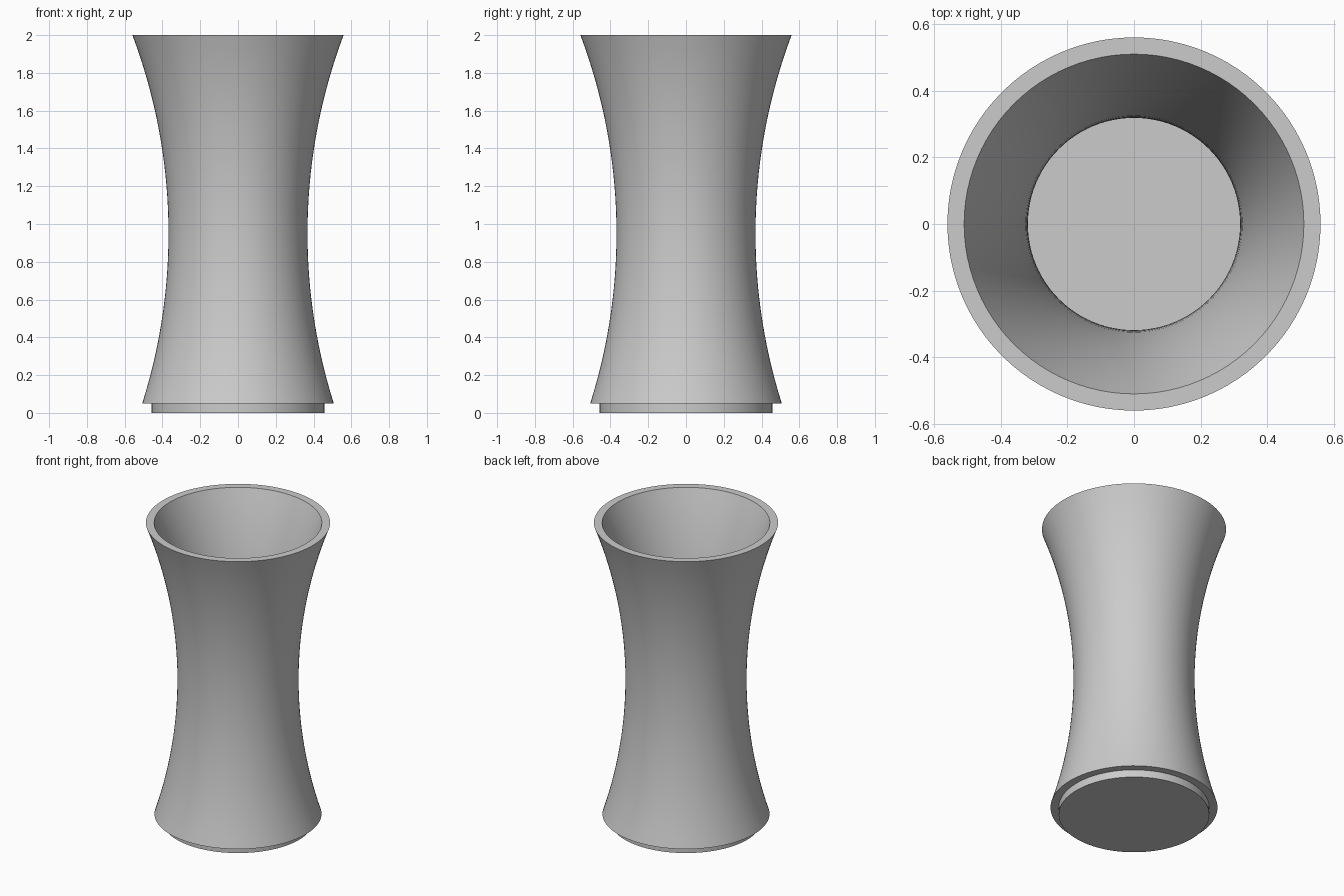
import bpy, bmesh, math

SEGMENTS = 96
WALL = 0.05

cube = bpy.data.objects.get("Cube")
if cube:
    bpy.data.objects.remove(cube, do_unlink=True)

grey = bpy.data.materials.new("light_grey")
grey.use_nodes = True
colour = (0.6, 0.6, 0.6, 1)
grey.diffuse_color = colour
grey.node_tree.nodes["Principled BSDF"].inputs["Base Color"].default_value = colour


def waist_radius(z):
    """Outer radius of the hourglass wall, a circular arc."""
    arc, throat, throat_z = 2.98, 0.368, 0.95
    return throat + arc - math.sqrt(arc ** 2 - (z - throat_z) ** 2)


def lathe(name, profile):
    """Spin a list of (radius, height) points about the z axis."""
    bm = bmesh.new()
    verts = [bm.verts.new((r, 0, z)) for r, z in profile]
    edges = [bm.edges.new(pair) for pair in zip(verts, verts[1:])]
    bmesh.ops.spin(bm, geom=verts + edges, cent=(0, 0, 0), axis=(0, 0, 1),
                   angle=math.tau, steps=SEGMENTS, use_duplicate=False)
    bmesh.ops.remove_doubles(bm, verts=bm.verts, dist=0.0005)
    bmesh.ops.recalc_face_normals(bm, faces=bm.faces)
    mesh = bpy.data.meshes.new(name)
    bm.to_mesh(mesh)
    bm.free()
    mesh.materials.append(grey)
    obj = bpy.data.objects.new(name, mesh)
    bpy.context.collection.objects.link(obj)
    bpy.ops.object.select_all(action="DESELECT")
    bpy.context.view_layer.objects.active = obj
    obj.select_set(True)
    bpy.ops.object.shade_smooth_by_angle(angle=math.radians(30))
    return obj


# Waisted vessel: recessed foot, flared outer wall, flat rim, inner wall, floor
foot_top, rim, rows = 0.05, 2.0, 32
heights = [foot_top + (rim - foot_top) * i / rows for i in range(rows + 1)]
outer = [(waist_radius(z), z) for z in heights]
inner = [(r - WALL, z) for r, z in reversed(outer)]
foot_radius = waist_radius(foot_top) - WALL
lathe("vessel_wall", outer + inner + outer[:1])
lathe("foot_disc", [(0, 0), (foot_radius, 0), (foot_radius, foot_top), (0, foot_top)])
